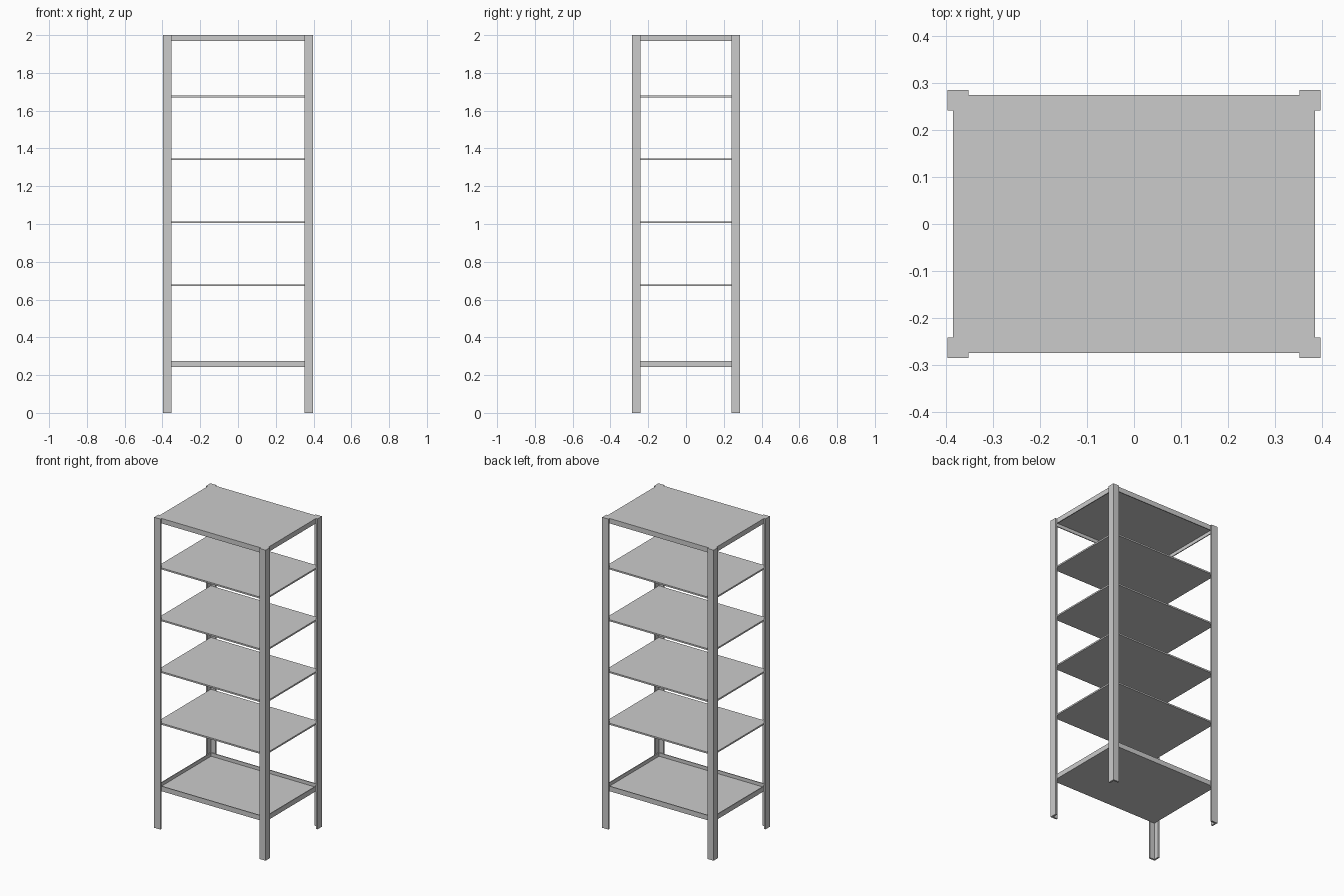
import bpy, bmesh

if "Cube" in bpy.data.objects:
    bpy.data.objects.remove(bpy.data.objects["Cube"])

W, D, H = 0.397, 0.286, 2.0      # half width, half depth, height
LEG, T = 0.044, 0.011            # angle-iron flange width and thickness
SX, SY = W - T, D - T            # shelf half sizes, fitting inside the legs
PLATE, RIM, TRAY = 0.010, 0.008, 0.032


def mesh_object(name, bm):
    bmesh.ops.recalc_face_normals(bm, faces=bm.faces)
    me = bpy.data.meshes.new(name)
    bm.to_mesh(me)
    bm.free()
    ob = bpy.data.objects.new(name, me)
    bpy.context.collection.objects.link(ob)
    return ob


def extrude_profile(name, pts, z0, z1):
    bm = bmesh.new()
    face = bm.faces.new([bm.verts.new((x, y, z0)) for x, y in pts])
    new = bmesh.ops.extrude_face_region(bm, geom=[face])["geom"]
    verts = [g for g in new if isinstance(g, bmesh.types.BMVert)]
    bmesh.ops.translate(bm, verts=verts, vec=(0, 0, z1 - z0))
    return mesh_object(name, bm)


def plate(name, z0, z1):
    pts = [(-SX, -SY), (SX, -SY), (SX, SY), (-SX, SY)]
    return extrude_profile(name, pts, z0, z1)


def tray(name, z0, z1, open_up):
    # Box whose open side is inset for the rim, then sunk to form the pan
    ob = plate(name, z0, z1)
    bm = bmesh.new()
    bm.from_mesh(ob.data)
    sign = 1 if open_up else -1
    bm.faces.ensure_lookup_table()
    face = next(f for f in bm.faces if f.normal.z * sign > 0.9)
    bmesh.ops.inset_region(bm, faces=[face], thickness=RIM)
    new = bmesh.ops.extrude_face_region(bm, geom=[face])["geom"]
    verts = [g for g in new if isinstance(g, bmesh.types.BMVert)]
    bmesh.ops.translate(bm, verts=verts, vec=(0, 0, -sign * (z1 - z0 - PLATE)))
    if face.is_valid:
        bmesh.ops.delete(bm, geom=[face], context='FACES_ONLY')
    bmesh.ops.recalc_face_normals(bm, faces=bm.faces)
    bm.to_mesh(ob.data)
    bm.free()
    return ob


# Four L-section corner legs
for sx, xn in ((-1, "left"), (1, "right")):
    for sy, yn in ((-1, "front"), (1, "back")):
        profile = [(W, D), (W - LEG, D), (W - LEG, D - T),
                   (W - T, D - T), (W - T, D - LEG), (W, D - LEG)]
        extrude_profile(f"{yn}_{xn}_leg",
                        [(x * sx, y * sy) for x, y in profile], 0, H)

# Top tray opens downward, bottom tray opens upward
tray("top_shelf", H - TRAY, H, False)
tray("bottom_shelf", 0.243, 0.243 + TRAY, True)

# Flat shelves at even spacing
for i in range(4):
    z = 0.676 + i / 3
    plate(f"middle_shelf_{i + 1}", z - PLATE / 2, z + PLATE / 2)
